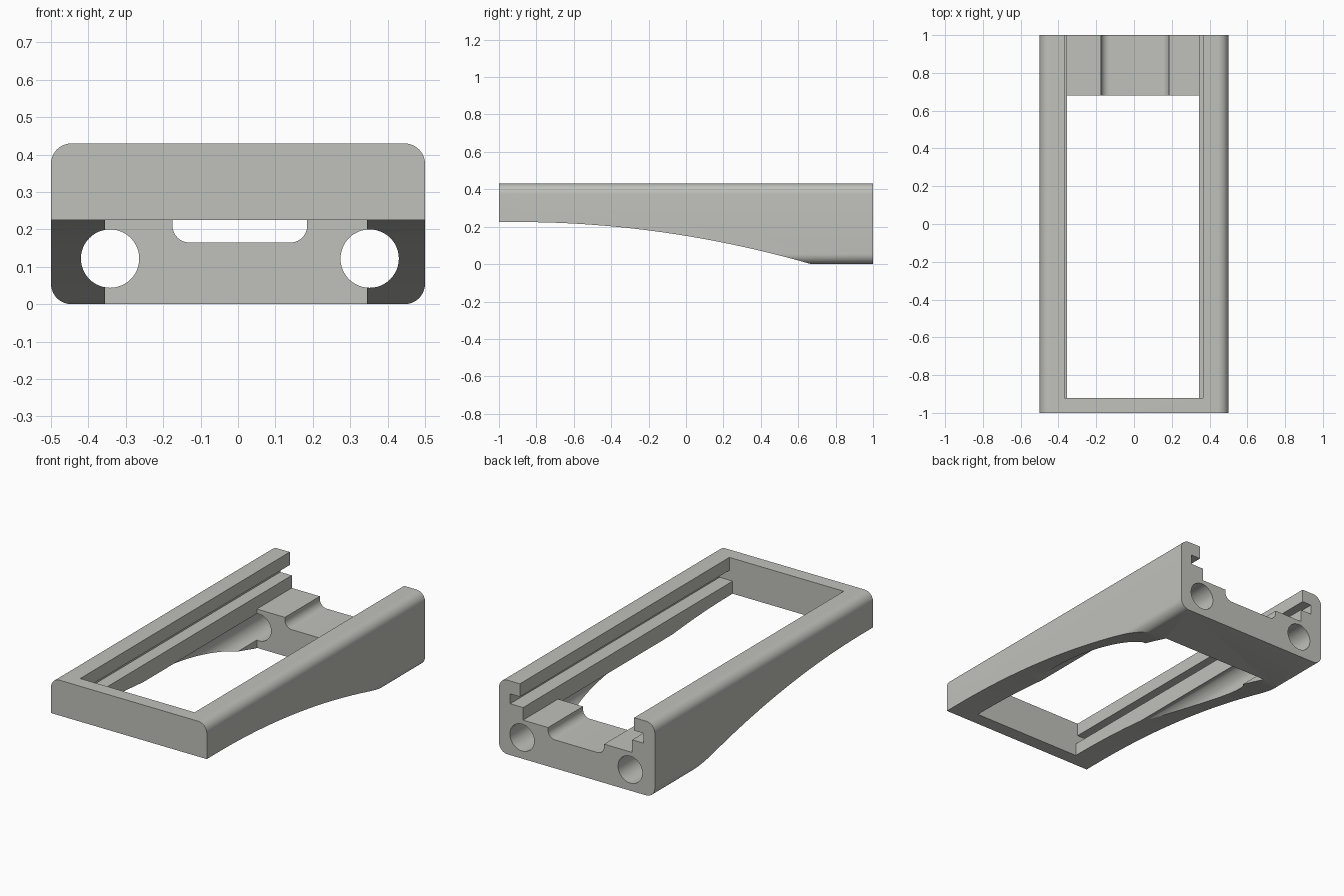
import bpy, bmesh, math
from mathutils import Vector

if "Cube" in bpy.data.objects:
    bpy.data.objects.remove(bpy.data.objects["Cube"])

grey = bpy.data.materials.new("warm_grey")
grey.diffuse_color = (0.53, 0.53, 0.50, 1)
grey.use_nodes = True
grey.node_tree.nodes["Principled BSDF"].inputs["Base Color"].default_value = grey.diffuse_color


def arc(cx, cz, r, a0, a1, n=10):
    """Points of an arc, angles in degrees."""
    return [(cx + r * math.cos(math.radians(a0 + (a1 - a0) * i / n)),
             cz + r * math.sin(math.radians(a0 + (a1 - a0) * i / n)))
            for i in range(n + 1)]


def prism(name, profile, start, end, axis="y"):
    """Extrude a closed profile: (x, z) along y, or (y, z) along x."""
    place = (lambda p, d: (p[0], d, p[1])) if axis == "y" else (lambda p, d: (d, p[0], p[1]))
    bm = bmesh.new()
    face = bm.faces.new([bm.verts.new(place(p, start)) for p in profile])
    ext = bmesh.ops.extrude_face_region(bm, geom=[face])
    moved = [v for v in ext["geom"] if isinstance(v, bmesh.types.BMVert)]
    shift = Vector(place((0, 0), end - start))
    bmesh.ops.translate(bm, verts=moved, vec=shift)
    bmesh.ops.recalc_face_normals(bm, faces=bm.faces)
    mesh = bpy.data.meshes.new(name)
    bm.to_mesh(mesh)
    bm.free()
    mesh.materials.append(grey)
    obj = bpy.data.objects.new(name, mesh)
    bpy.context.collection.objects.link(obj)
    return obj


# Outer body: rounded rectangle extruded along its length
R, H = 0.055, 0.43
outline = (arc(0.5 - R, H - R, R, 0, 90) + arc(-0.5 + R, H - R, R, 90, 180)
           + arc(-0.5 + R, R, R, 180, 270) + arc(0.5 - R, R, R, 270, 360))
body = prism("tray_frame", outline, -1, 1)

# Swept underside: flat at the front, curving down to the rear foot
START, FOOT, RISE = -0.9, 0.67, 0.225
curve = [(-1.1, RISE)]
for i in range(33):
    t = i / 32
    curve.append((START + (FOOT - START) * t, RISE * (1 - t * t)))
underside = prism("underside_cutter", curve + [(FOOT, -0.1), (-1.1, -0.1)], -0.6, 0.6, "x")

# Upper channel: lip, side groove, ledge and cable notch, open at the rear
L, RT = -0.355, 0.345
r = 0.045
channel_profile = ([(-0.368, 0.6), (-0.368, 0.355), (-0.428, 0.355), (-0.428, 0.298),
                    (L, 0.298), (L, 0.225), (-0.175, 0.225)]
                   + arc(-0.175 + r, 0.165 + r, r, 180, 270)
                   + arc(0.185 - r, 0.165 + r, r, 270, 360)
                   + [(0.185, 0.225), (RT, 0.225), (RT, 0.298), (0.428, 0.298),
                      (0.428, 0.355), (0.366, 0.355), (0.366, 0.6)])
channel = prism("channel_cutter", channel_profile, -0.92, 1.1)

# Through opening between the front wall and the rear block
opening = prism("opening_cutter", [(L, -0.1), (RT, -0.1), (RT, 0.6), (L, 0.6)], -0.92, 0.68)

# Round bores running lengthwise in both sides
bores = [prism("bore_cutter", arc(x, 0.122, 0.078, 0, 360, 48)[:-1], -0.8, 1.1)
         for x in (-0.342, 0.352)]

bpy.context.view_layer.objects.active = body
body.select_set(True)
for cutter in [underside, channel, opening] + bores:
    mod = body.modifiers.new(cutter.name, "BOOLEAN")
    mod.operation = "DIFFERENCE"
    mod.solver = "EXACT"
    mod.object = cutter
    bpy.ops.object.modifier_apply(modifier=mod.name)
    bpy.data.objects.remove(cutter)

# Smooth rounded areas, keep crisp edges
bpy.ops.object.shade_smooth_by_angle(angle=math.radians(20))
